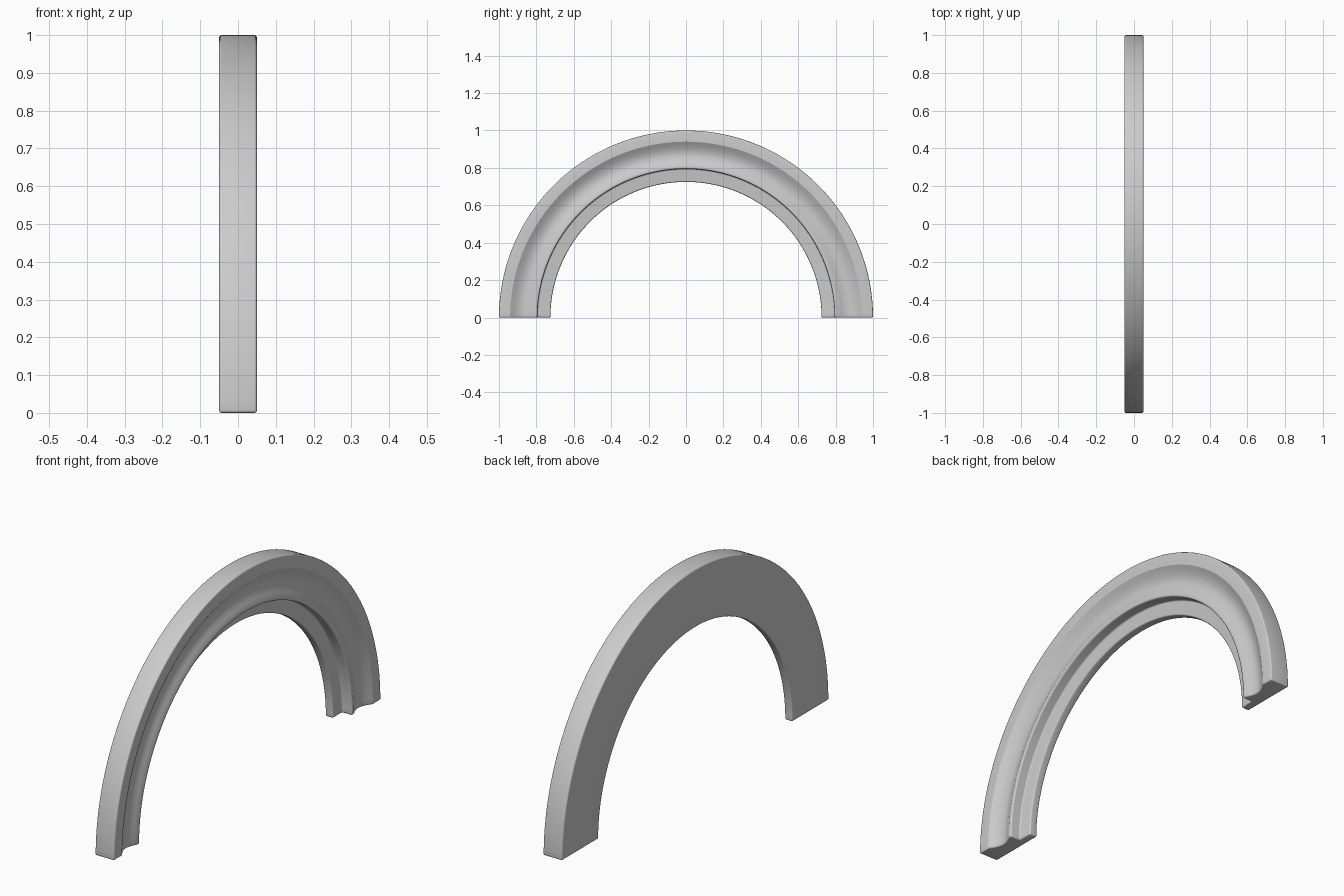
import bpy
import bmesh
import math
from mathutils import Vector

cube = bpy.data.objects.get("Cube")
if cube:
    bpy.data.objects.remove(cube)

# Plain grey finish
grey = bpy.data.materials.new("plain_grey")
grey.use_nodes = True
colour = (0.6, 0.6, 0.6, 1)
grey.diffuse_color = colour
grey.node_tree.nodes["Principled BSDF"].inputs["Base Color"].default_value = colour


def cove(outer, inner, steps=7):
    """Hollow curve between two (radius, x) points, dipping behind the chord."""
    points = []
    for i in range(steps + 1):
        t = i / steps
        r = outer[0] + (inner[0] - outer[0]) * t
        x = outer[1] + (inner[1] - outer[1]) * t - 0.024 * math.sin(math.pi * t)
        points.append((r, x))
    return points


# Moulding section: flat back, outer fillet, hollow, raised lip, thin inner flange
section = [(1, -0.05), (1, 0.05)]
section += cove((0.94, 0.05), (0.81, 0.041))
section += [(0.795, 0.041), (0.795, -0.01), (0.725, -0.01), (0.725, -0.05)]

# Sweep the section through a half circle about the x axis
SEGMENTS = 96
bm = bmesh.new()
rings = []
for i in range(SEGMENTS + 1):
    a = math.pi * i / SEGMENTS
    rings.append([bm.verts.new(Vector((x, r * math.cos(a), r * math.sin(a))))
                  for r, x in section])
count = len(section)
for low, high in zip(rings, rings[1:]):
    for j in range(count):
        k = (j + 1) % count
        bm.faces.new((low[j], low[k], high[k], high[j]))

# Feet of the arch
bm.faces.new(rings[0])
bm.faces.new(rings[-1])
bmesh.ops.recalc_face_normals(bm, faces=bm.faces)

# Soften the hard corners
corners = [e for e in bm.edges if e.calc_face_angle(0) > math.radians(50)]
bmesh.ops.bevel(bm, geom=corners, offset=0.007, offset_type='OFFSET',
                segments=4, profile=0.5, affect='EDGES', clamp_overlap=True)
bmesh.ops.recalc_face_normals(bm, faces=bm.faces)

mesh = bpy.data.meshes.new("arch_moulding")
bm.to_mesh(mesh)
bm.free()
mesh.materials.append(grey)
arch = bpy.data.objects.new("arch_moulding", mesh)
bpy.context.collection.objects.link(arch)

bpy.ops.object.select_all(action='DESELECT')
arch.select_set(True)
bpy.context.view_layer.objects.active = arch
bpy.ops.object.shade_smooth_by_angle(angle=math.radians(30))
